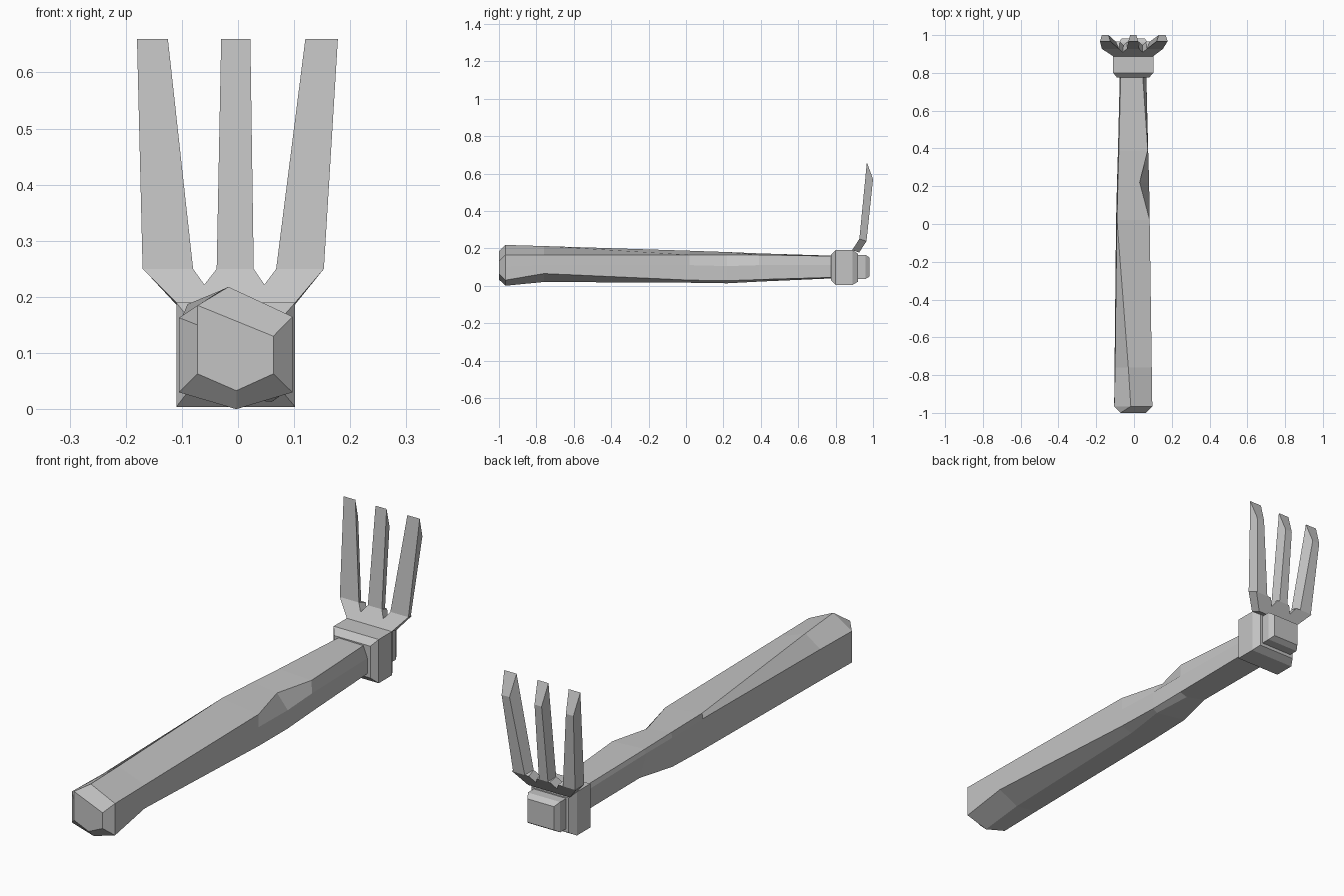
import bpy
import bmesh

default_cube = bpy.data.objects.get("Cube")
if default_cube:
    bpy.data.objects.remove(default_cube, do_unlink=True)

# Single flat grey for the whole tool
grey = bpy.data.materials.new("plain_grey")
grey.use_nodes = True
colour = (0.55, 0.55, 0.55, 1.0)
grey.diffuse_color = colour
grey.node_tree.nodes["Principled BSDF"].inputs["Base Color"].default_value = colour


def finish(name, bm):
    """Turn a bmesh into a flat-shaded, coloured object."""
    bmesh.ops.recalc_face_normals(bm, faces=bm.faces[:])
    mesh = bpy.data.meshes.new(name)
    bm.to_mesh(mesh)
    bm.free()
    mesh.materials.append(grey)
    obj = bpy.data.objects.new(name, mesh)
    bpy.context.collection.objects.link(obj)
    return obj


def loft(name, rings):
    """Skin a list of equal-length rings of 3D points and cap both ends."""
    bm = bmesh.new()
    rows = [[bm.verts.new(point) for point in ring] for ring in rings]
    for lower, upper in zip(rows, rows[1:]):
        for i in range(len(lower)):
            j = (i + 1) % len(lower)
            bm.faces.new((lower[i], lower[j], upper[j], upper[i]))
    bm.faces.new(rows[0][::-1])
    bm.faces.new(rows[-1])
    return finish(name, bm)


def rectangle_ring(y, left, right, bottom, top):
    return [(left, y, bottom), (right, y, bottom), (right, y, top), (left, y, top)]


# Carved handle: each section runs upper left, ridge, upper right,
# right middle, lower right, keel, lower left
handle_sections = {
    -1.0: [(-.072, .15), (-.072, .185), (.063, .13), (.063, .1),
           (.063, .063), (-.003, .033), (-.072, .063)],
    -.965: [(-.105, .163), (-.017, .218), (.097, .165), (.097, .1),
            (.097, .03), (-.003, 0), (-.105, .03)],
    -.76: [(-.1, .163), (-.03, .212), (.094, .165), (.094, .11),
           (.093, .065), (0, .02), (-.103, .032)],
    .02: [(-.092, .163), (-.09, .187), (.083, .165), (.083, .11),
          (.083, .03), (.03, .016), (-.095, .033)],
    .22: [(-.089, .158), (-.085, .18), (.03, .165), (.08, .105),
          (.08, .027), (.06, .013), (-.09, .035)],
    .39: [(-.085, .155), (-.08, .173), (.073, .165), (.075, .11),
          (.075, .033), (.04, .022), (-.055, .043)],
    .8: [(-.075, .14), (-.07, .16), (.045, .158), (.065, .11),
         (.065, .045), (0, .04), (-.06, .045)],
}
loft("handle", [[(x, y, z) for x, z in section]
                for y, section in handle_sections.items()])

# Collar with chamfered ends
loft("collar", [
    rectangle_ring(.775, -.09, .08, .03, .165),
    rectangle_ring(.8, -.11, .102, .004, .19),
    rectangle_ring(.89, -.11, .102, .004, .19),
    rectangle_ring(.92, -.092, .084, .022, .17),
])

# Chamfered end block behind the collar
loft("end_block", [
    rectangle_ring(.91, -.08, .072, .036, .165),
    rectangle_ring(.96, -.08, .072, .036, .165),
    rectangle_ring(.982, -.066, .058, .05, .15),
])

# Flared fork base: a notched outline swept backwards
outline = [(-.11, .19), (-.17, .25), (-.08, .25), (-.06, .222), (-.038, .25),
           (.028, .25), (.047, .222), (.068, .25), (.153, .25), (.102, .19)]


def front_depth(z):
    return .888 + (z - .19) * .65


def narrowed(left, right, amount):
    inset = (right - left) * amount
    return left + inset, right - inset


front_ring = [(x, front_depth(z), z) for x, z in outline]
back_ring = [(x * .93, front_depth(z) + .038, z - .012) for x, z in outline]
loft("fork_base", [front_ring, back_ring])


def prong_ring(left, right, front, back, z_front, z_back):
    back_left, back_right = narrowed(left, right, .18)
    return [(left, front, z_front), (right, front, z_front),
            (back_right, back, z_back), (back_left, back, z_back)]


# Three tines with wedge tips: base left, base right, tip left, tip right
tines = {
    "right_prong": (-.17, -.08, -.18, -.125),
    "middle_prong": (-.038, .028, -.03, .022),
    "left_prong": (.068, .153, .12, .178),
}
for name, (base_left, base_right, tip_left, tip_right) in tines.items():
    loft(name, [
        prong_ring(base_left, base_right, .927, .965, .25, .238),
        prong_ring(tip_left, tip_right, .967, 1.0, .66, .57),
    ])
